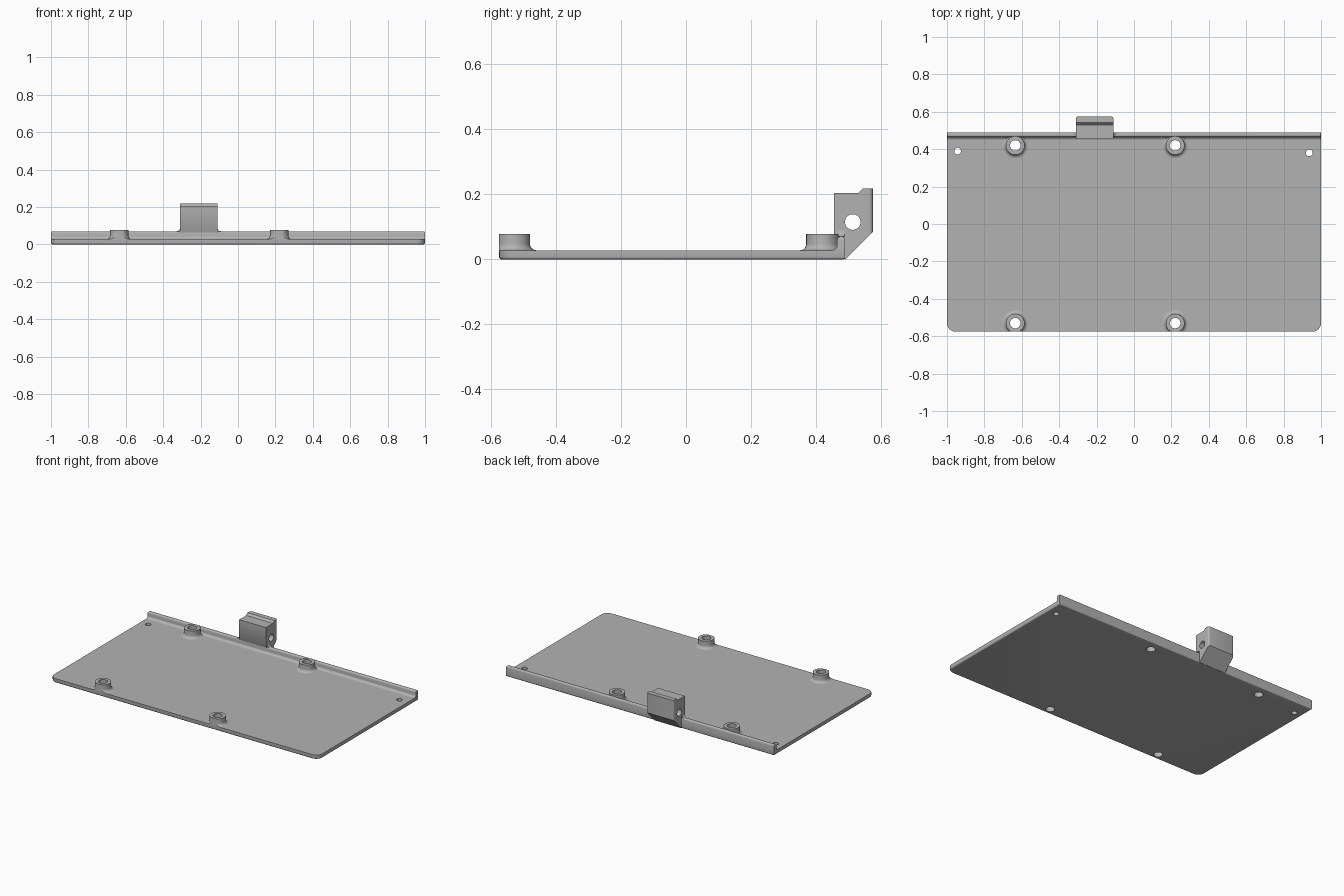
import bpy, bmesh, math
from mathutils import Matrix, Vector

if "Cube" in bpy.data.objects:
    bpy.data.objects.remove(bpy.data.objects["Cube"])

GREY = (0.45, 0.45, 0.45, 1)
mat = bpy.data.materials.new("plain grey")
mat.use_nodes = True
mat.diffuse_color = GREY
mat.node_tree.nodes["Principled BSDF"].inputs["Base Color"].default_value = GREY

FRONT, BACK, TOP = -0.575, 0.49, 0.028
BOSS_X, BOSS_Y, BORE = (-0.635, 0.22), (-0.53, 0.42), 0.028


def finish(bm, name):
    bmesh.ops.recalc_face_normals(bm, faces=bm.faces[:])
    mesh = bpy.data.meshes.new(name)
    bm.to_mesh(mesh)
    bm.free()
    mesh.materials.append(mat)
    ob = bpy.data.objects.new(name, mesh)
    bpy.context.collection.objects.link(ob)
    return ob


def prism(points, axis, lo, hi):
    """Extrude a 2D outline along x, y or z."""
    place = {"x": lambda a, b: (lo, a, b), "y": lambda a, b: (a, lo, b),
             "z": lambda a, b: (a, b, lo)}[axis]
    bm = bmesh.new()
    face = bm.faces.new([bm.verts.new(place(a, b)) for a, b in points])
    new = bmesh.ops.extrude_face_region(bm, geom=[face])["geom"]
    move = Vector([(hi - lo) * (axis == k) for k in "xyz"])
    bmesh.ops.translate(bm, vec=move, verts=[g for g in new if isinstance(g, bmesh.types.BMVert)])
    bmesh.ops.recalc_face_normals(bm, faces=bm.faces[:])
    return bm


def bevel(bm, rule, size, segments=4):
    """Round the edges whose two end points both satisfy a rule."""
    edges = [e for e in bm.edges if rule(e.verts[0].co, e.verts[1].co)]
    bmesh.ops.bevel(bm, geom=edges, offset=size, segments=segments, profile=0.5, affect="EDGES")


def cove(a, b, da, db, r):
    """Outline of a concave fillet in the corner (a, b)."""
    arc = [(a + da * r * (1 - math.sin(t)), b + db * r * (1 - math.cos(t)))
           for t in (i * math.pi / 12 for i in range(7))]
    return [(a, b)] + arc


def drill(ob, holes):
    """Cut cylinders given as centre, radius, axis."""
    bm = bmesh.new()
    for centre, radius, axis in holes:
        turn = Matrix.Rotation(math.pi / 2, 4, "Y") if axis == "x" else Matrix()
        bmesh.ops.create_cone(bm, cap_ends=True, segments=32, radius1=radius, radius2=radius,
                              depth=0.5, matrix=Matrix.Translation(centre) @ turn)
    cutter = finish(bm, ob.name + "_cutter")
    cutter.hide_render = True
    mod = ob.modifiers.new("holes", "BOOLEAN")
    mod.operation, mod.object, mod.solver = "DIFFERENCE", cutter, "EXACT"
    bpy.context.view_layer.objects.active = ob
    bpy.ops.object.modifier_apply(modifier=mod.name)
    bpy.data.objects.remove(cutter)


parts = []

# Base plate: rounded front corners and a rounded lower edge
bm = prism([(-1, FRONT), (1, FRONT), (1, BACK), (-1, BACK)], "z", 0, TOP)
bevel(bm, lambda p, q: abs(p.z - q.z) > 0.01 and p.y < 0, 0.045, 6)
bevel(bm, lambda p, q: max(p.z, q.z) < 0.001, 0.008, 3)
plate = finish(bm, "base_plate")
holes = [((x, y, 0), BORE, "z") for x in BOSS_X for y in BOSS_Y]
holes += [((-0.943, 0.39, 0), 0.018, "z"), ((0.937, 0.38, 0), 0.018, "z")]
drill(plate, holes)
parts.append(plate)

# Rear lip with rounded top, and the fillet along its foot
bm = prism([(0.465, 0.012), (BACK, 0.012), (BACK, 0.07), (0.465, 0.07)], "x", -1, 1)
bevel(bm, lambda p, q: min(p.z, q.z) > 0.06, 0.01)
parts.append(finish(bm, "rear_lip"))
parts.append(finish(prism(cove(0.466, TOP, -1, 1, 0.018), "x", -0.999, 0.999), "lip_fillet"))

# Screw bosses: turned rings with a flared foot, trimmed at the plate edge
flare = [(0.07 - 0.02 * math.sin(t), TOP + 0.02 * (1 - math.cos(t)))
         for t in (i * math.pi / 12 for i in range(7))]
profile = [(BORE, TOP)] + flare + [(0.05, 0.078), (BORE, 0.078)]
for x in BOSS_X:
    for y in BOSS_Y:
        bm = bmesh.new()
        ring = [bm.verts.new((r, 0, z)) for r, z in profile]
        loop = [bm.edges.new((ring[i - 1], ring[i])) for i in range(len(ring))]
        bmesh.ops.spin(bm, geom=ring + loop, axis=(0, 0, 1), cent=(0, 0, 0),
                       angle=math.tau, steps=32, use_merge=True)
        bmesh.ops.remove_doubles(bm, verts=bm.verts[:], dist=0.0001)
        bmesh.ops.translate(bm, vec=(x, y, 0), verts=bm.verts[:])
        cut = bmesh.ops.bisect_plane(bm, geom=bm.verts[:] + bm.edges[:] + bm.faces[:],
                                     plane_co=(0, FRONT, 0), plane_no=(0, -1, 0), clear_outer=True)
        rim = [g for g in cut["geom_cut"] if isinstance(g, bmesh.types.BMEdge)]
        if rim:
            bmesh.ops.holes_fill(bm, edges=rim, sides=0)
        side = ("right" if x < 0 else "left") + ("_front" if y < 0 else "_rear")
        parts.append(finish(bm, "screw_boss_" + side))

# Hinge block: stepped top, sloped underside, cross bore
LEFT, RIGHT = -0.11, -0.31
outline = [(0.455, 0.205), (0.53, 0.205), (0.543, 0.218), (0.575, 0.218), (0.575, 0.085),
           (0.49, 0.0), (0.48, 0.004), (0.468, 0.02), (0.468, 0.06), (0.455, 0.08)]
bm = prism(outline, "x", RIGHT, LEFT)
bevel(bm, lambda p, q: abs(p.x - q.x) < 0.001 and min(p.y, q.y) > 0.57, 0.012)
block = finish(bm, "hinge_block")
drill(block, [(((LEFT + RIGHT) / 2, 0.513, 0.115), 0.024, "x")])
parts.append(block)
for name, x, d in (("left", LEFT, 1), ("right", RIGHT, -1)):
    parts.append(finish(prism(cove(x, 0.07, d, 1, 0.02), "y", 0.467, 0.488),
                        "block_fillet_" + name))

# Smooth curves, crisp edges
bpy.ops.object.select_all(action="DESELECT")
for ob in parts:
    ob.select_set(True)
bpy.context.view_layer.objects.active = parts[0]
bpy.ops.object.shade_smooth_by_angle(angle=math.radians(35))
